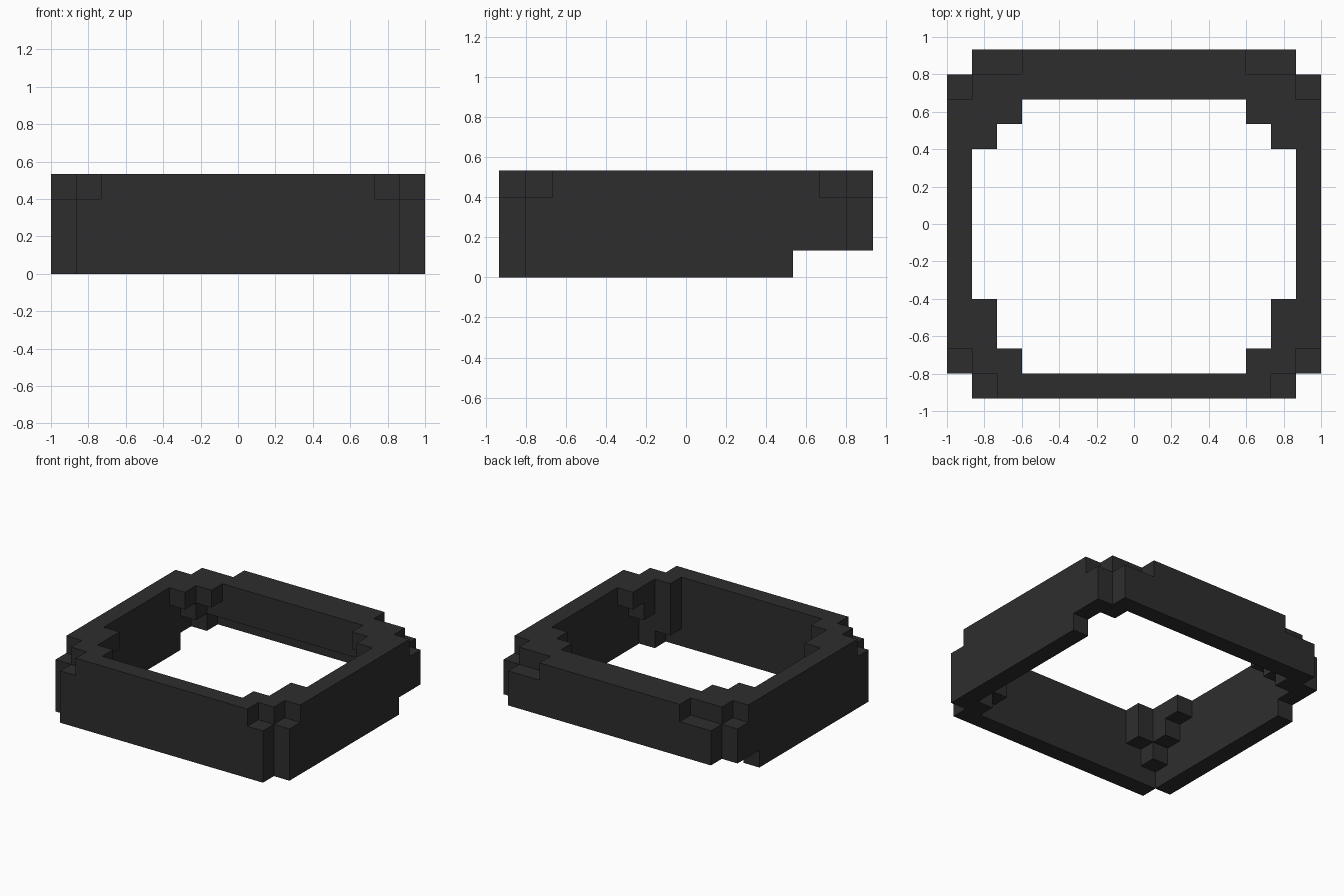
import bpy, bmesh, math
from mathutils import Vector

if "Cube" in bpy.data.objects:
    bpy.data.objects.remove(bpy.data.objects["Cube"])

U = 2 / 15          # size of one block
cells = set()


def fill(x, y, z):
    """Fill inclusive ranges of blocks."""
    for i in range(x[0], x[1] + 1):
        for j in range(y[0], y[1] + 1):
            for k in range(z[0], z[1] + 1):
                cells.add((i, j, k))


def fill_both(x, y, z):
    """Fill a range and its mirror across the centre."""
    fill(x, y, z)
    fill((14 - x[1], 14 - x[0]), y, z)


# outer walls: front, back, sides (side bottoms stop short of the back)
fill((1, 13), (0, 0), (0, 2))
fill((2, 12), (0, 0), (3, 3))
fill((1, 13), (13, 13), (1, 2))
fill((3, 11), (13, 13), (3, 3))
fill_both((0, 0), (1, 10), (0, 0))
fill_both((0, 0), (1, 12), (1, 2))
fill_both((0, 0), (2, 11), (3, 3))

# thick upper part of the back wall, and its lower corners
fill((1, 13), (12, 12), (2, 3))
fill_both((1, 1), (12, 12), (1, 1))

# stepped back corner brackets
fill_both((1, 1), (11, 11), (2, 3))
fill_both((1, 1), (10, 10), (3, 3))
fill_both((2, 2), (11, 11), (3, 3))

# stepped front corner brackets, deeper on the right
fill_both((1, 1), (1, 1), (1, 3))
fill_both((2, 2), (1, 1), (2, 3))
fill_both((1, 1), (2, 2), (2, 3))
fill_both((1, 1), (3, 3), (3, 3))
fill((13, 13), (1, 1), (0, 0))
fill((12, 12), (1, 1), (1, 1))

# skin of the block shape
bm = bmesh.new()
verts = {}


def vert(p):
    if p not in verts:
        verts[p] = bm.verts.new(((p[0] - 7.5) * U, (p[1] - 7) * U, p[2] * U))
    return verts[p]


for c in sorted(cells):
    for axis in range(3):
        a, b = (axis + 1) % 3, (axis + 2) % 3
        for side in (0, 1):
            n = list(c)
            n[axis] += 2 * side - 1
            if tuple(n) in cells:
                continue
            loop = []
            for da, db in ((0, 0), (1, 0), (1, 1), (0, 1)):
                p = list(c)
                p[axis] += side
                p[a] += da
                p[b] += db
                loop.append(vert(tuple(p)))
            bm.faces.new(loop if side else loop[::-1])

# merge flat areas into single faces
bmesh.ops.dissolve_limit(bm, angle_limit=math.radians(1),
                         verts=bm.verts[:], edges=bm.edges[:])
mesh = bpy.data.meshes.new("block_band")
bm.to_mesh(mesh)
bm.free()

mat = bpy.data.materials.new("dark_grey")
mat.diffuse_color = (0.027, 0.027, 0.027, 1)
mat.use_nodes = True
mat.node_tree.nodes["Principled BSDF"].inputs["Base Color"].default_value = mat.diffuse_color
mesh.materials.append(mat)
bpy.context.collection.objects.link(bpy.data.objects.new("block_band", mesh))
